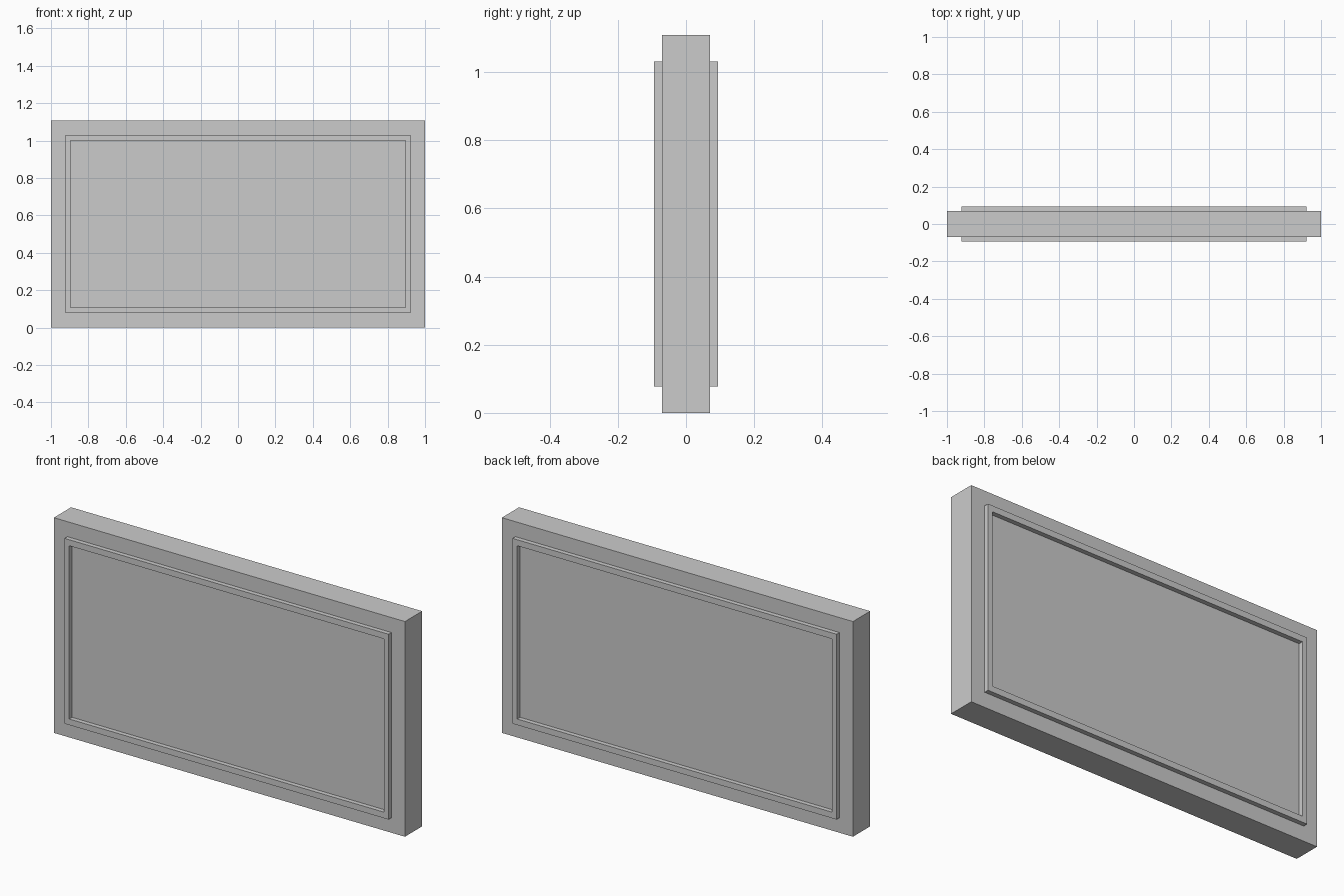
import bpy, bmesh

if "Cube" in bpy.data.objects:
    bpy.data.objects.remove(bpy.data.objects["Cube"])

H = 1.108          # overall height
T = 0.07           # half thickness of the slab
R = 0.0935         # half thickness over the raised borders


def finish(name, bm):
    bmesh.ops.recalc_face_normals(bm, faces=bm.faces)
    mesh = bpy.data.meshes.new(name)
    bm.to_mesh(mesh)
    bm.free()
    obj = bpy.data.objects.new(name, mesh)
    bpy.context.collection.objects.link(obj)
    return obj


def rect(bm, half_x, inset_z, y):
    z0, z1 = inset_z, H - inset_z
    return [bm.verts.new((x, y, z)) for x, z in
            ((-half_x, z0), (half_x, z0), (half_x, z1), (-half_x, z1))]


def bridge(bm, a, b):
    for i in range(4):
        j = (i + 1) % 4
        bm.faces.new((a[i], a[j], b[j], b[i]))


# Main slab with flat front and back panels
bm = bmesh.new()
front, back = rect(bm, 1.0, 0, -T), rect(bm, 1.0, 0, T)
bm.faces.new(front)
bm.faces.new(back)
bridge(bm, front, back)
finish("slab", bm)

# Raised rectangular border on each face
for side, name in ((-1, "front_border"), (1, "back_border")):
    bm = bmesh.new()
    loops = [rect(bm, hx, iz, side * y) for hx, iz, y in
             ((0.923, 0.077, T), (0.923, 0.077, R),
              (0.896, 0.108, R), (0.896, 0.108, T))]
    for k in range(4):
        bridge(bm, loops[k], loops[(k + 1) % 4])
    finish(name, bm)
